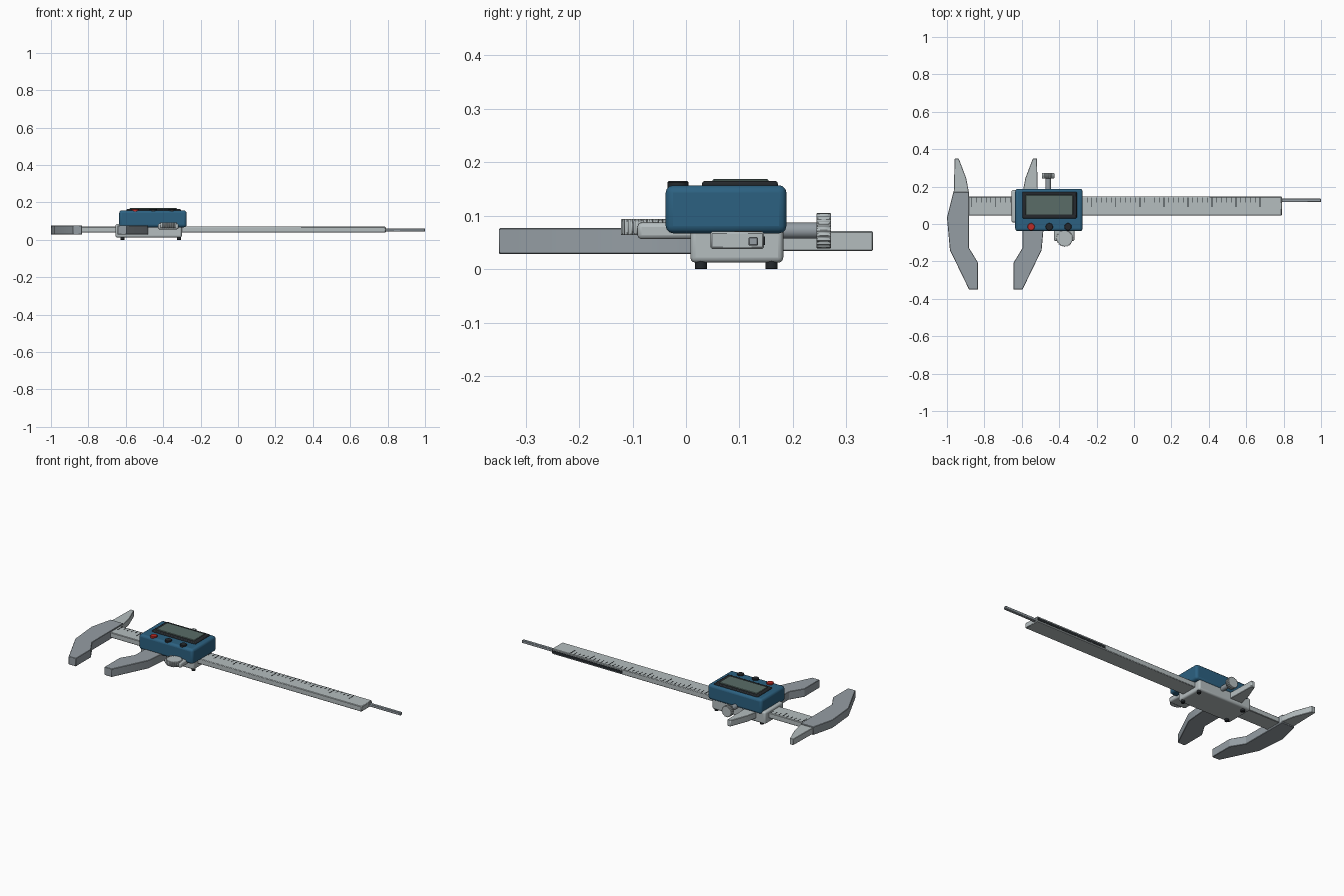
import bpy, bmesh, math
from mathutils import Matrix

if "Cube" in bpy.data.objects:
    bpy.data.objects.remove(bpy.data.objects["Cube"])


def material(name, rgb):
    m = bpy.data.materials.new(name)
    m.diffuse_color = (*rgb, 1)
    m.use_nodes = True
    m.node_tree.nodes["Principled BSDF"].inputs["Base Color"].default_value = m.diffuse_color
    return m


BLUE = material("blue_plastic", (0.025, 0.12, 0.22))
BLACK = material("black_plastic", (0.018, 0.022, 0.026))
LCD = material("display_glass", (0.10, 0.15, 0.135))
RED = material("red_button", (0.5, 0.025, 0.02))
STEEL = material("steel", (0.46, 0.51, 0.52))
DARK_STEEL = material("jaw_steel", (0.30, 0.34, 0.37))


def finish(name, bm, mat=None, bevel=0.0, segments=2):
    bmesh.ops.recalc_face_normals(bm, faces=bm.faces)
    mesh = bpy.data.meshes.new(name)
    bm.to_mesh(mesh)
    bm.free()
    ob = bpy.data.objects.new(name, mesh)
    bpy.context.collection.objects.link(ob)
    if mat:
        mesh.materials.append(mat)
    if bevel:
        b = ob.modifiers.new("bevel", "BEVEL")
        b.width, b.segments = bevel, segments
        b.limit_method, b.angle_limit = "ANGLE", math.radians(35)
    bpy.ops.object.select_all(action="DESELECT")
    ob.select_set(True)
    bpy.context.view_layer.objects.active = ob
    bpy.ops.object.shade_smooth_by_angle(angle=math.radians(30))
    return ob


def add_box(bm, x, y, z):
    size = (x[1] - x[0], y[1] - y[0], z[1] - z[0])
    mid = (sum(x) / 2, sum(y) / 2, sum(z) / 2)
    bmesh.ops.create_cube(bm, size=1, matrix=Matrix.Translation(mid) @ Matrix.Diagonal((*size, 1)))


def box(name, x, y, z, mat=None, bevel=0.0, segments=2):
    bm = bmesh.new()
    add_box(bm, x, y, z)
    return finish(name, bm, mat, bevel, segments)


def prism(name, points, z, mat=None, bevel=0.0):
    bm = bmesh.new()
    face = bm.faces.new([bm.verts.new((px, py, z[0])) for px, py in points])
    new = bmesh.ops.extrude_face_region(bm, geom=[face])["geom"]
    bmesh.ops.translate(bm, vec=(0, 0, z[1] - z[0]),
                        verts=[v for v in new if isinstance(v, bmesh.types.BMVert)])
    return finish(name, bm, mat, bevel, 1)


def disc(name, centre, r, depth, mat=None, bevel=0.0, along_y=False, teeth=0):
    # round part; teeth > 0 gives a knurled rim
    n = teeth * 4 if teeth else 32
    ring = [(r if not teeth or i % 4 < 2 else r * 0.92) for i in range(n)]
    pts = [(q * math.cos(2 * math.pi * i / n), q * math.sin(2 * math.pi * i / n))
           for i, q in enumerate(ring)]
    ob = prism(name, pts, (-depth / 2, depth / 2), mat, bevel)
    turn = Matrix.Rotation(math.pi / 2, 4, "X") if along_y else Matrix.Identity(4)
    ob.data.transform(Matrix.Translation(centre) @ turn)
    return ob


# Beam, depth rod and the dark rod slot on the rear edge
box("beam", (-0.93, 0.79), (0.046, 0.146), (0.038, 0.070), STEEL, 0.003, 1)
box("depth_rod", (0.70, 1.0), (0.117, 0.135), (0.044, 0.060), DARK_STEEL, 0.002, 1)
box("rod_slot", (0.32, 0.788), (0.14, 0.1475), (0.045, 0.061), BLACK)

# Scale ticks, engraved look along the rear half of the top face
bm = bmesh.new()
for i in range(61):
    x = -0.868 + i * 0.0257
    length = 0.05 if i % 5 == 0 else 0.027
    w = 0.002 if i % 5 == 0 else 0.0013
    add_box(bm, (x - w, x + w), (0.141 - length, 0.141), (0.069, 0.0712))
finish("scale_ticks", bm, BLACK)

# Jaws: one profile for each blade, mirrored for the sliding pair
outside = [(-0.882, 0.17), (-0.882, -0.128), (-0.834, -0.207), (-0.834, -0.35), (-0.882, -0.35),
           (-0.984, -0.14), (-1.0, 0.035), (-0.966, 0.17)]
inside = [(-0.966, 0.15), (-0.963, 0.185), (-0.959, 0.35), (-0.937, 0.35),
          (-0.897, 0.245), (-0.882, 0.165), (-0.882, 0.15)]


def mirror(pts):
    return [(-1.478 - x, y) for x, y in pts]


prism("fixed_outside_jaw", outside, (0.028, 0.077), DARK_STEEL, 0.002)
prism("fixed_inside_jaw", inside, (0.034, 0.071), STEEL, 0.002)
prism("sliding_outside_jaw", mirror(outside), (0.028, 0.077), DARK_STEEL, 0.002)
prism("sliding_inside_jaw", mirror(inside), (0.034, 0.071), STEEL, 0.002)

# Slider carriage with its four underside screws
box("slider_body", (-0.655, -0.30), (0.008, 0.182), (0.012, 0.085), STEEL, 0.01, 3)
for i, x in enumerate((-0.618, -0.315)):
    for j, y in enumerate((0.028, 0.160)):
        disc(f"base_screw_{i}{j}", (x, y, 0.008), 0.0115, 0.016, BLACK, 0.001)

# Electronics housing, bezel and display
box("housing", (-0.635, -0.275), (-0.038, 0.188), (0.067, 0.157), BLUE, 0.014, 3)
box("bezel", (-0.596, -0.306), (0.030, 0.172), (0.150, 0.165), BLACK, 0.005)
box("display", (-0.579, -0.327), (0.050, 0.154), (0.158, 0.169), LCD, 0.002, 1)

# Buttons
for name, x, mat in (("red_button", -0.55, RED), ("middle_button", -0.453, BLACK),
                     ("right_button", -0.353, BLACK)):
    disc(name, (x, -0.015, 0.157), 0.0195, 0.015, mat, 0.002)

# Lock screw at the rear
disc("lock_screw_stem", (-0.459, 0.205, 0.072), 0.015, 0.09, DARK_STEEL, 0.001, True)
disc("lock_screw_knob", (-0.459, 0.258, 0.072), 0.033, 0.027, STEEL, 0.001, True, 20)

# Thumb roller and its bracket at the front
box("roller_bracket", (-0.428, -0.318), (-0.091, 0.02), (0.056, 0.087), STEEL, 0.008)
disc("thumb_roller", (-0.371, -0.077, 0.0785), 0.045, 0.03, STEEL, 0.001, teeth=24)
